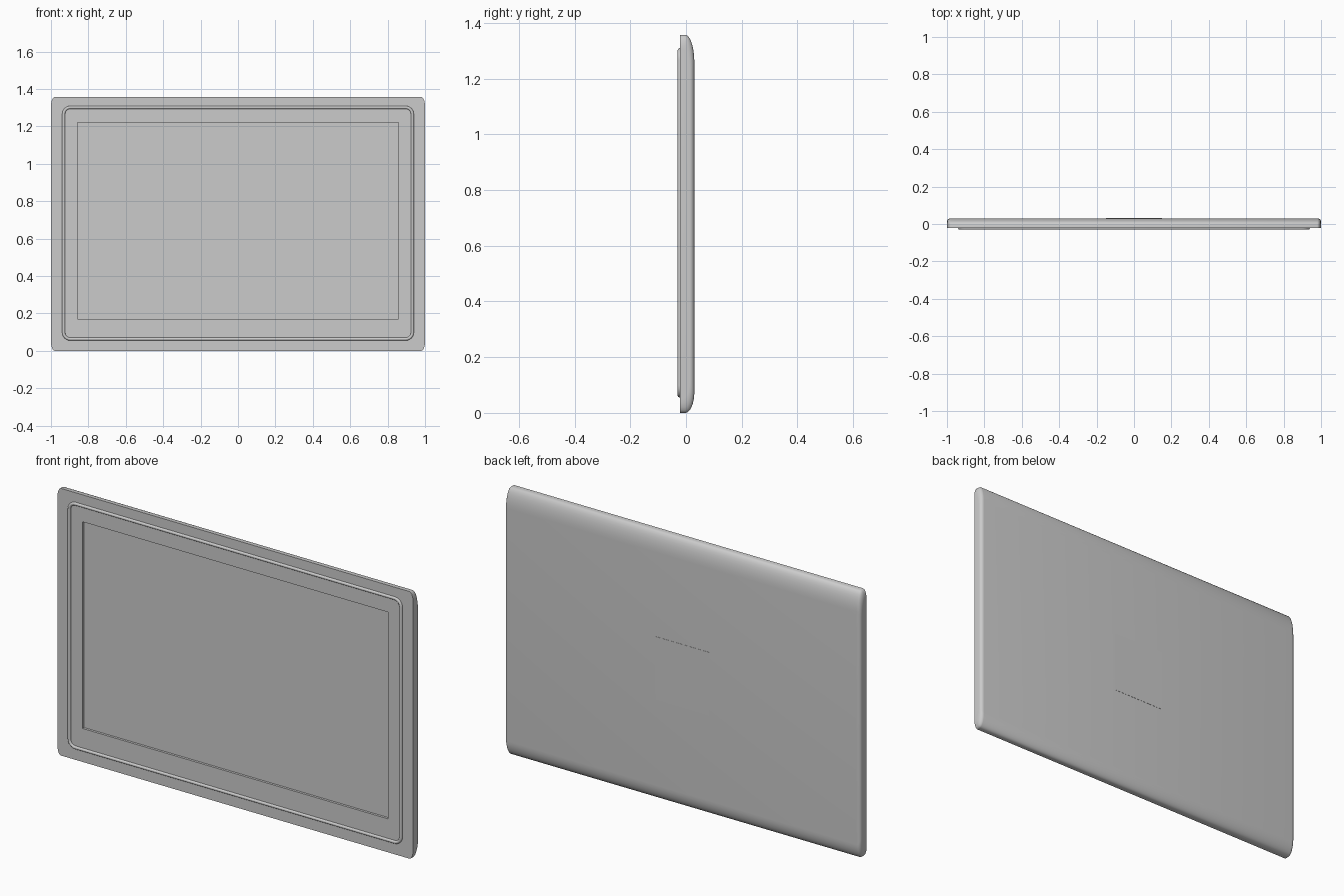
import bpy, bmesh, math

cube = bpy.data.objects.get("Cube")
if cube:
    bpy.data.objects.remove(cube, do_unlink=True)

HEIGHT = 1.357
FRONT, BACK = -0.022, 0.03

grey = bpy.data.materials.new("mid_grey")
grey.use_nodes = True
color = (0.6, 0.6, 0.6, 1)
grey.diffuse_color = color
grey.node_tree.nodes["Principled BSDF"].inputs["Base Color"].default_value = color


def finish(name, bm, smooth=True):
    bmesh.ops.recalc_face_normals(bm, faces=bm.faces)
    mesh = bpy.data.meshes.new(name)
    bm.to_mesh(mesh)
    bm.free()
    obj = bpy.data.objects.new(name, mesh)
    bpy.context.collection.objects.link(obj)
    mesh.materials.append(grey)
    bpy.ops.object.select_all(action='DESELECT')
    obj.select_set(True)
    bpy.context.view_layer.objects.active = obj
    if smooth:
        bpy.ops.object.shade_smooth_by_angle(angle=math.radians(35))
    return obj


def box(name, x, y0, y1, z0, z1):
    bm = bmesh.new()
    bmesh.ops.create_cube(bm, size=1)
    for v in bm.verts:
        v.co = (v.co.x * 2 * x, y0 + (v.co.y + .5) * (y1 - y0), z0 + (v.co.z + .5) * (z1 - z0))
    return finish(name, bm, False)


def section(dz, dy, steps=8):
    """Side profile: flat front, softly curved back at top and bottom."""
    pts = [(FRONT, dz), (FRONT, HEIGHT - dz)]
    back, shoulder = BACK - dy, -0.003 - dy / 2
    arcs = ((HEIGHT - dz, -0.1, False), (dz, 0.075, True))
    for z, rise, backwards in arcs:
        arc = []
        for i in range(steps + 1):
            a = math.pi / 2 * i / steps
            arc.append((shoulder + (back - shoulder) * math.sin(a), z + rise * (1 - math.cos(a))))
        pts += arc[::-1] if backwards else arc
    return pts


# Lid shell: profile swept across the width, with rounded ends
bm = bmesh.new()
angles = [math.pi / 2 * i / 5 for i in range(6)]
stations = [(0.98 + 0.02 * math.sin(a), 1 - math.cos(a)) for a in angles]
stations = [(-x, t) for x, t in reversed(stations)] + stations
rings = [[bm.verts.new((x, y, z)) for y, z in section(0.05 * t, 0.016 * t)] for x, t in stations]
for r0, r1 in zip(rings, rings[1:]):
    for i in range(len(r0)):
        j = (i + 1) % len(r0)
        bm.faces.new((r0[i], r0[j], r1[j], r1[i]))
bm.faces.new(rings[0])
bm.faces.new(rings[-1])
shell = finish("lid_shell", bm, False)

# Recessed screen opening
cutter = box("screen_cutter", 0.858, -0.1, FRONT + 0.012, 0.17, 1.22)
cutter.hide_render = True
cut = shell.modifiers.new("screen_recess", 'BOOLEAN')
cut.object = cutter
cut.operation = 'DIFFERENCE'
cut.solver = 'EXACT'
bpy.context.view_layer.objects.active = shell
bpy.ops.object.modifier_apply(modifier=cut.name)
bpy.data.objects.remove(cutter, do_unlink=True)
bpy.ops.object.select_all(action='DESELECT')
shell.select_set(True)
bpy.ops.object.shade_smooth_by_angle(angle=math.radians(35))

# Raised gasket bead around the bezel
bm = bmesh.new()
half_w, z_mid, half_h, radius, bead = 0.932, 0.682, 0.619, 0.035, 0.008
path = []
for k, (sx, sz) in enumerate(((1, 1), (-1, 1), (-1, -1), (1, -1))):
    for i in range(7):
        a = math.pi / 2 * (k + i / 6)
        path.append((sx * (half_w - radius), z_mid + sz * (half_h - radius), math.cos(a), math.sin(a)))
loops = []
for cx, cz, nx, nz in path:
    loop = []
    for i in range(9):
        a = math.pi * i / 8
        r = radius + bead * math.cos(a)
        loop.append(bm.verts.new((cx + nx * r, FRONT - bead * math.sin(a), cz + nz * r)))
    loops.append(loop)
for k, l0 in enumerate(loops):
    l1 = loops[(k + 1) % len(loops)]
    for i in range(8):
        bm.faces.new((l0[i], l0[i + 1], l1[i + 1], l1[i]))
finish("bezel_gasket", bm)

# Thin square plate on the back
box("back_plate", 0.15, BACK - 0.003, BACK + 0.001, 0.51, 0.83)
